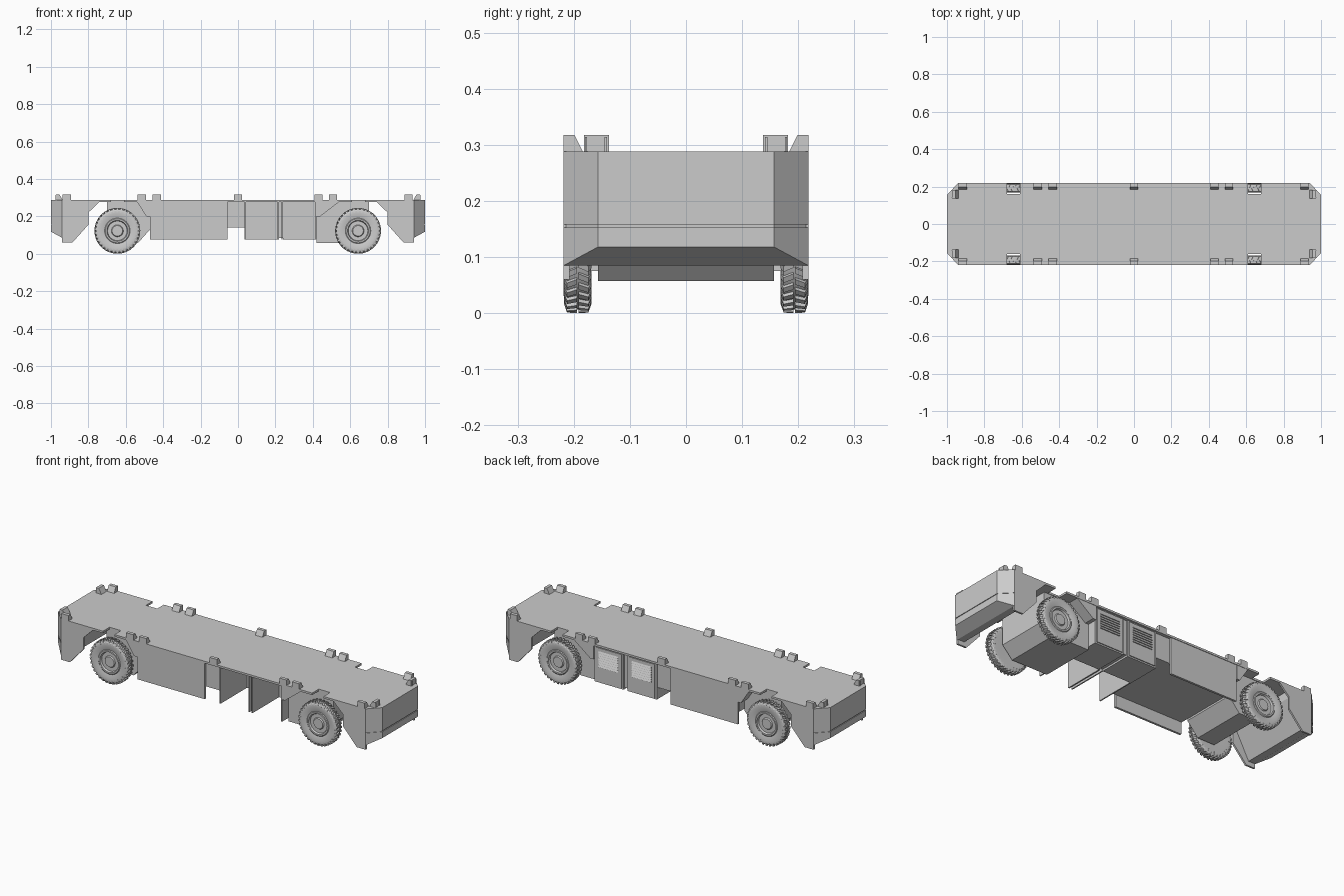
import bpy, bmesh, math
from mathutils import Matrix

if "Cube" in bpy.data.objects:
    bpy.data.objects.remove(bpy.data.objects["Cube"])

TOP = 0.288


def make(name, bm):
    bmesh.ops.recalc_face_normals(bm, faces=bm.faces)
    me = bpy.data.meshes.new(name)
    bm.to_mesh(me)
    bm.free()
    ob = bpy.data.objects.new(name, me)
    bpy.context.collection.objects.link(ob)
    return ob


def prism(name, pts, lo, hi, axis='y'):
    """Extrude a 2D outline: (x,z) along y, (x,y) along z or (y,z) along x."""
    place = {'y': lambda a, b, t: (a, t, b), 'z': lambda a, b, t: (a, b, t),
             'x': lambda a, b, t: (t, a, b)}[axis]
    bm = bmesh.new()
    v0 = [bm.verts.new(place(a, b, lo)) for a, b in pts]
    v1 = [bm.verts.new(place(a, b, hi)) for a, b in pts]
    bm.faces.new(v0)
    bm.faces.new(v1)
    n = len(pts)
    for i in range(n):
        j = (i + 1) % n
        bm.faces.new((v0[i], v0[j], v1[j], v1[i]))
    return make(name, bm)


def box(name, x0, x1, y0, y1, z0, z1):
    return prism(name, [(x0, z0), (x1, z0), (x1, z1), (x0, z1)], y0, y1)


# deck plate with clipped corners and a small notch over every wheel
quarter = [(1, 0.157), (0.94, 0.218), (0.68, 0.218), (0.68, 0.16), (0.61, 0.16), (0.61, 0.218)]
half = quarter + [(-x, y) for x, y in reversed(quarter)]
prism('deck', half + [(-x, -y) for x, y in half], 0.277, TOP, 'z')

for s, end in ((1, 'right'), (-1, 'left')):
    # end bumper: upper shell, groove core and lower shell with sloped underside
    def plan(d):
        return [(s * 0.93, -0.218 + d), (s * 0.94, -0.218 + d), (s * (1 - d), -0.157),
                (s * (1 - d), 0.157), (s * 0.94, 0.218 - d), (s * 0.93, 0.218 - d)]
    prism(end + '_bumper_upper', plan(0), 0.158, 0.277, 'z')
    prism(end + '_bumper_groove', plan(0.004), 0.153, 0.158, 'z')
    bm = bmesh.new()
    rings = []
    for outline in ([(p[0], p[1], 0.153) for p in plan(0)],
                    [(p[0], p[1], 0.118 if abs(p[0]) > 0.99 else 0.085) for p in plan(0)]):
        rings.append([bm.verts.new(p) for p in outline])
    a, b = rings
    bm.faces.new(a)
    bm.faces.new((b[1], b[2], b[3], b[4]))
    bm.faces.new((b[0], b[1], b[4], b[5]))
    for i in range(6):
        j = (i + 1) % 6
        bm.faces.new((a[i], a[j], b[j], b[i]))
    make(end + '_bumper_lower', bm)
    # sloped inner back of the bumper
    prism(end + '_bumper_back', [(s * 0.94, 0.277), (s * 0.82, 0.277), (s * 0.82, 0.235),
                                 (s * 0.90, 0.085), (s * 0.94, 0.085)], -0.208, 0.208)
    # axle block between the wheels
    if s > 0:
        prof = [(0.42, 0.277), (0.70, 0.277), (0.70, 0.12), (0.64, 0.057), (0.42, 0.057)]
    else:
        prof = [(-0.47, 0.277), (-0.70, 0.277), (-0.70, 0.12), (-0.64, 0.057),
                (-0.535, 0.057), (-0.47, 0.13)]
    prism(end + '_axle_block', prof, -0.157, 0.157)

    for t, side in ((-1, 'front'), (1, 'back')):
        pre = f'{end}_{side}_'
        # side skirt of the bumper with wheel arch slope
        prism(pre + 'skirt', [(s * 0.94, 0.277), (s * 0.94, 0.06), (s * 0.885, 0.06),
                              (s * 0.80, 0.155), (s * 0.80, 0.22), (s * 0.742, 0.277)],
              t * 0.208, t * 0.218)
        # inner arch gusset
        e = 0.42 if s > 0 else 0.47
        prism(pre + 'arch_gusset', [(s * e, 0.277), (s * 0.54, 0.277), (s * (e + 0.02), 0.20),
                                    (s * e, 0.20)], t * 0.15, t * 0.216)
        # end guide: wedge with a framed outer pocket
        prism(pre + 'end_guide', [(s * 0.972, TOP), (s * 0.972, 0.318), (s * 0.955, 0.318),
                                  (s * 0.938, TOP)], t * 0.137, t * 0.182)
        for y in (0.141, 0.176):
            box(pre + 'end_guide_rib', s * 0.972, s * 0.976, t * y, t * (y + 0.004), TOP, 0.314)

# guide wedges along both long sides
for t, side in ((-1, 'front'), (1, 'back')):
    for x in (-0.915, -0.515, -0.435, 0, 0.43, 0.508, 0.912):
        prism(side + '_side_guide', [(t * 0.218, TOP), (t * 0.218, 0.318), (t * 0.199, 0.318),
                                     (t * 0.184, TOP)], x - 0.022, x + 0.022, 'x')
    # long hanging side panel
    box(side + '_side_panel', -0.47, -0.055, t * 0.203, t * 0.215, 0.075, 0.277)

# central chassis body
box('chassis_body', -0.47, 0.035, -0.2, 0.2, 0.14, 0.277)

# two service cabinets at the back with louvred doors
for x0, x1 in ((0.035, 0.215), (0.24, 0.42)):
    box('service_cabinet', x0, x1, 0.02, 0.207, 0.075, 0.277)
    box('cabinet_door', x0 + 0.01, x1 - 0.01, 0.207, 0.212, 0.083, 0.27)
    for i in range(7):
        z = 0.165 + i * 0.013
        prism('louvre', [(0.212, z), (0.217, z), (0.212, z + 0.009)], x0 + 0.03, x1 - 0.03, 'x')
box('cabinet_spacer', 0.215, 0.24, 0.02, 0.2, 0.085, 0.277)

# open front bays divided by hanging cross walls
for x in (0.035, 0.212, 0.232, 0.413):
    box('bay_wall', x, x + 0.007, -0.212, 0.02, 0.075, 0.277)


# wheel: lathed tyre and rim with chevron tread lugs
def wheel(name, cx, t):
    bm = bmesh.new()
    prof = [(0, 0.018), (0.028, 0.018), (0.032, 0.012), (0.052, 0.012), (0.056, 0.022),
            (0.064, 0.022), (0.068, 0.019), (0.09, 0.025), (0.106, 0.024), (0.115, 0.019),
            (0.116, 0), (0.115, -0.019), (0.106, -0.024), (0.06, -0.024), (0, -0.02)]
    vs = [bm.verts.new((r, y, 0)) for r, y in prof]
    es = [bm.edges.new(p) for p in zip(vs, vs[1:])]
    bmesh.ops.spin(bm, geom=vs + es, cent=(0, 0, 0), axis=(0, 1, 0), angle=2 * math.pi,
                   steps=48, use_duplicate=False)
    bmesh.ops.remove_doubles(bm, verts=bm.verts, dist=1e-5)
    n = 34
    for k in range(n):
        for h in (-1, 1):
            ang = 2 * math.pi * (k + (0.5 if h > 0 else 0)) / n
            rows = []
            # each lug runs from tread centre to shoulder, sweeping back
            for y, r, da in ((0.001, 0.1225, 0.07), (0.019, 0.1215, 0), (0.0245, 0.106, 0)):
                ring = []
                for d, rr in ((-0.045, r), (0.045, r), (0.045, r - 0.012), (-0.045, r - 0.012)):
                    a = ang + da + d
                    ring.append(bm.verts.new((rr * math.cos(a), h * y, rr * math.sin(a))))
                rows.append(ring)
            bm.faces.new(rows[0])
            bm.faces.new(rows[2])
            for p, q in zip(rows, rows[1:]):
                for i in range(4):
                    j = (i + 1) % 4
                    bm.faces.new((p[i], p[j], q[j], q[i]))
    bm.transform(Matrix.Translation((cx, t * 0.193, 0.1225)) @ Matrix.Diagonal((1, t, 1, 1)))
    ob = make(name, bm)
    bpy.ops.object.select_all(action='DESELECT')
    ob.select_set(True)
    bpy.context.view_layer.objects.active = ob
    bpy.ops.object.shade_smooth_by_angle(angle=math.radians(25))


for cx, end in ((-0.645, 'left'), (0.642, 'right')):
    for t, side in ((-1, 'front'), (1, 'back')):
        wheel(f'{end}_{side}_wheel', cx, t)
